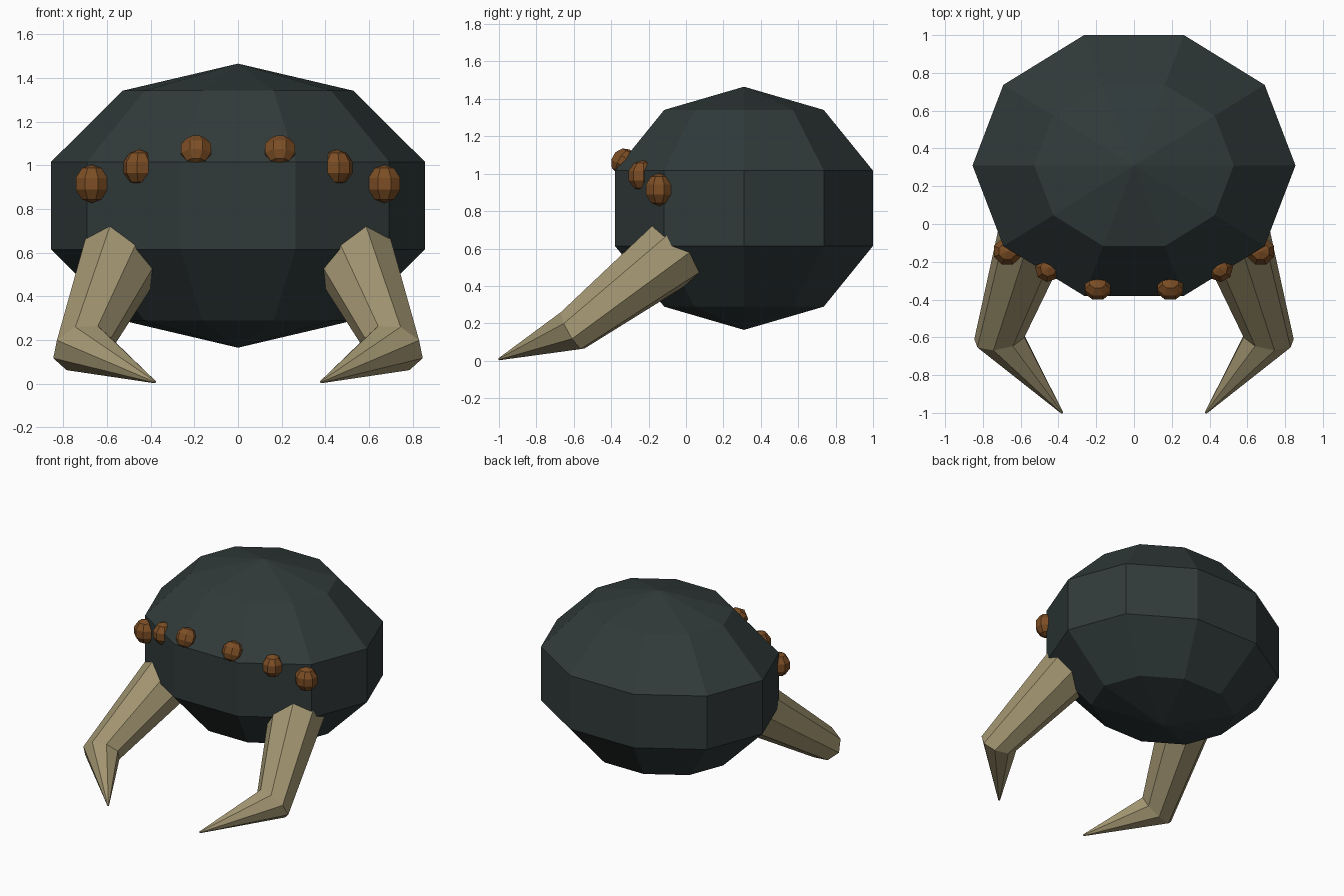
import bpy, bmesh, math
from mathutils import Matrix, Vector

cube = bpy.data.objects.get("Cube")
if cube:
    bpy.data.objects.remove(cube, do_unlink=True)


def material(name, color):
    m = bpy.data.materials.new(name)
    m.use_nodes = True
    m.diffuse_color = (*color, 1)
    m.node_tree.nodes["Principled BSDF"].inputs["Base Color"].default_value = (*color, 1)
    return m


SHELL = material("dark slate", (0.03, 0.042, 0.042))
HORN = material("tan horn", (0.36, 0.30, 0.165))
AMBER = material("amber brown", (0.20, 0.075, 0.018))


def finish(bm, name, mat):
    bmesh.ops.recalc_face_normals(bm, faces=bm.faces)
    mesh = bpy.data.meshes.new(name)
    bm.to_mesh(mesh)
    bm.free()
    mesh.materials.append(mat)
    obj = bpy.data.objects.new(name, mesh)
    bpy.context.collection.objects.link(obj)


def ellipsoid(name, mat, center, radii, segments, tilt=0, turn=0):
    bm = bmesh.new()
    bmesh.ops.create_uvsphere(bm, u_segments=segments, v_segments=5, radius=1)
    place = (Matrix.Translation(center) @ Matrix.Rotation(turn, 4, 'Z')
             @ Matrix.Rotation(tilt, 4, 'X') @ Matrix.Diagonal((*radii, 1)))
    spin = Matrix.Rotation(math.pi / 2 if segments == 10 else math.pi / 8, 4, 'Z')
    bm.transform(place @ spin)
    finish(bm, name, mat)


def leg(name, side):
    root, knee, tip = (Vector((x * side, y, z)) for x, y, z in
                       ((0.51, 0.0, 0.63), (0.713, -0.605, 0.163), (0.38, -1.0, 0.008)))
    upper, lower = (knee - root).normalized(), (tip - knee).normalized()
    mitre = (upper + lower).normalized()
    # Cross-section axes: one in the bend plane, one across it
    across = upper.cross(lower).normalized()
    bm = bmesh.new()
    rings = []
    for center, normal, radius, stretch in ((root, upper, 0.2, 1), (knee, mitre, 0.12, 1.17),
                                            (tip, lower, 0.006, 1)):
        bend = across.cross(normal)
        rings.append([bm.verts.new(center + radius * (math.cos(a) * stretch * bend + math.sin(a) * across))
                      for a in (math.tau * i / 8 for i in range(8))])
    for a, b in zip(rings, rings[1:]):
        for i in range(8):
            j = (i + 1) % 8
            bm.faces.new((a[i], a[j], b[j], b[i]))
    bm.faces.new(rings[0])
    bm.faces.new(rings[-1])
    finish(bm, name, HORN)


# Faceted body
ellipsoid("body", SHELL, (0, 0.31, 0.815), (0.899, 0.763, 0.65), 10)

# Mirrored legs and rows of eyes
for side, label in ((1, "left"), (-1, "right")):
    leg(label + "_leg", side)
    for part, (x, y, z), radii, tilt, turn in (
            ("outer", (0.67, -0.145, 0.915), (0.082, 0.078, 0.088), 0, 0),
            ("middle", (0.452, -0.232, 0.99), (0.075, 0.08, 0.082), 0, 0.5),
            ("inner", (0.192, -0.335, 1.065), (0.078, 0.07, 0.073), -0.5, 0)):
        ellipsoid(f"{label}_{part}_eye", AMBER, (x * side, y, z), radii, 8, tilt, turn * side)
